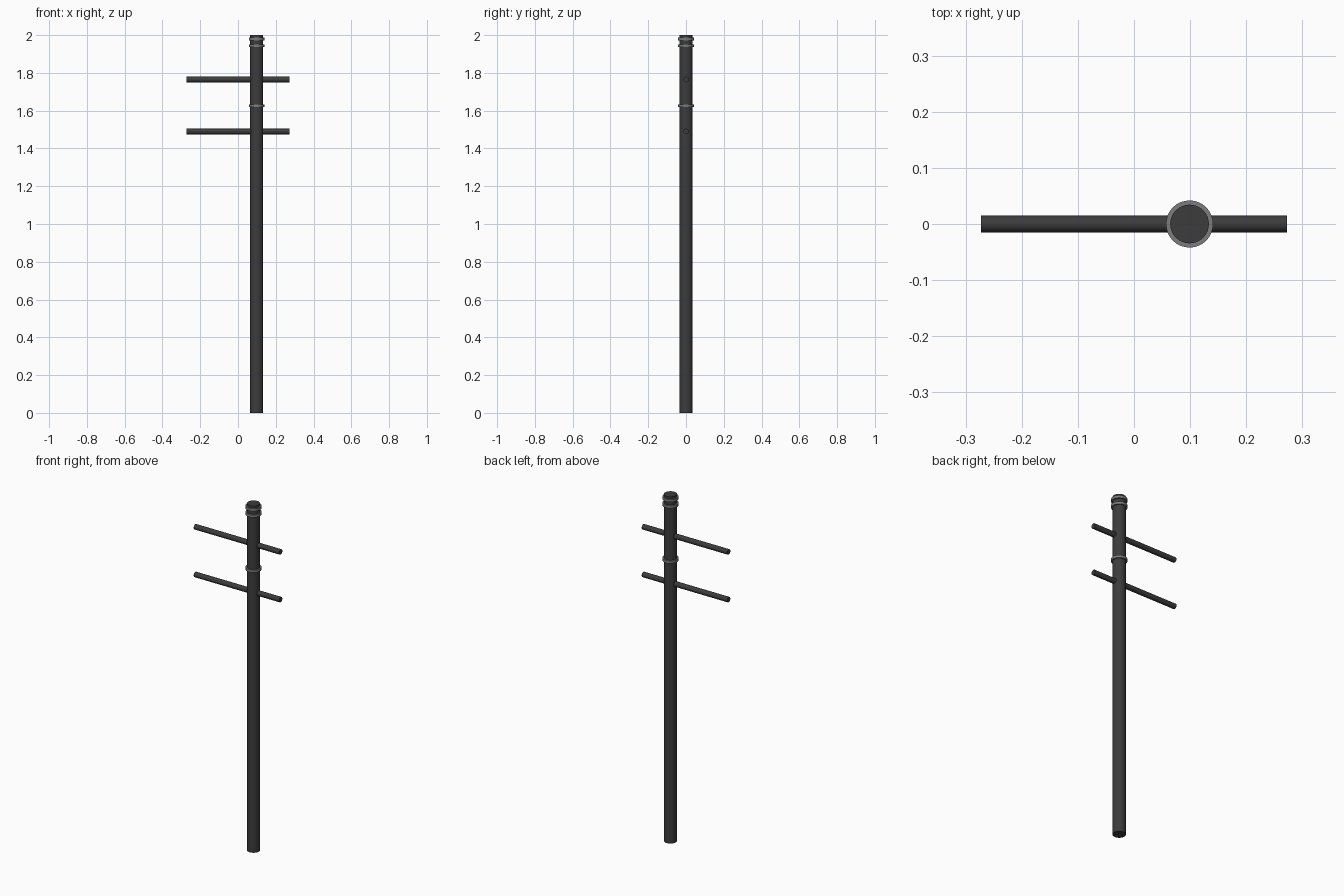
import bpy, math

if "Cube" in bpy.data.objects:
    bpy.data.objects.remove(bpy.data.objects["Cube"])

POLE_X = 0.099


def material(name, value):
    m = bpy.data.materials.new(name)
    m.diffuse_color = (value, value, value, 1)
    m.use_nodes = True
    m.node_tree.nodes["Principled BSDF"].inputs["Base Color"].default_value = m.diffuse_color
    return m


dark = material("dark_metal", 0.045)
grey = material("grey_metal", 0.2)


def cylinder(name, radius, length, loc, mat, rot=(0, 0, 0), sides=32):
    bpy.ops.mesh.primitive_cylinder_add(vertices=sides, radius=radius, depth=length,
                                        location=loc, rotation=rot)
    ob = bpy.context.object
    ob.name = name
    ob.data.materials.append(mat)
    bpy.ops.object.shade_smooth_by_angle(angle=math.radians(35))
    return ob


# Upright pole
cylinder("pole", 0.0345, 2.0, (POLE_X, 0, 1.0), dark)

# Crossbars passing through the pole
for name, z in (("upper_crossbar", 1.765), ("lower_crossbar", 1.49)):
    cylinder(name, 0.015, 0.545, (0, 0, z), dark, (0, math.pi / 2, 0), 24)

# Collar bands around the pole
for name, z in (("top_band", 1.98), ("second_band", 1.944), ("middle_band", 1.626)):
    cylinder(name, 0.042, 0.015, (POLE_X, 0, z), grey)
